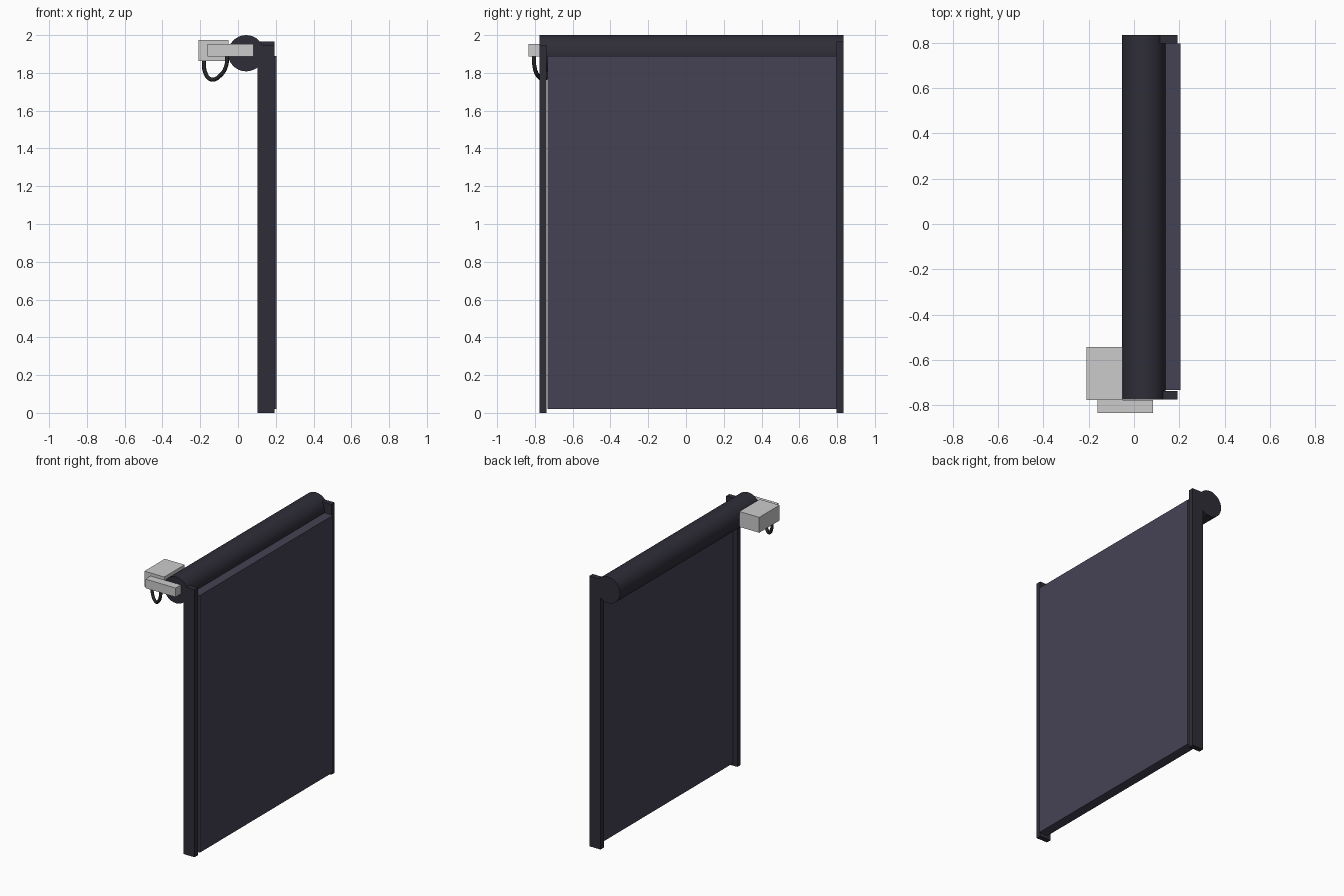
import bpy, math

if "Cube" in bpy.data.objects:
    bpy.data.objects.remove(bpy.data.objects["Cube"])


def material(name, color):
    m = bpy.data.materials.new(name)
    m.diffuse_color = (*color, 1)
    m.use_nodes = True
    m.node_tree.nodes["Principled BSDF"].inputs["Base Color"].default_value = m.diffuse_color
    return m


dark = material("dark_metal", (0.028, 0.027, 0.04))
purple = material("purple_panel", (0.06, 0.055, 0.088))
black = material("cable_black", (0.02, 0.02, 0.02))


def box(name, x, y, z, mat=None):
    """Box from (min, max) ranges on each axis."""
    bpy.ops.mesh.primitive_cube_add(
        size=1, location=[(a + b) / 2 for a, b in (x, y, z)])
    ob = bpy.context.object
    ob.name = name
    ob.scale = [b - a for a, b in (x, y, z)]
    bpy.ops.object.transform_apply(location=False, rotation=False, scale=True)
    if mat:
        ob.data.materials.append(mat)
    return ob


# Side rails
box("left_rail", (0.103, 0.193), (-0.775, -0.738), (0, 1.947), dark)
box("right_rail", (0.103, 0.193), (0.797, 0.835), (0, 1.966), dark)

# Shutter curtain between the rails
box("curtain_panel", (0.135, 0.205), (-0.732, 0.797), (0.02, 1.89), purple)

# Roll housing across the top
bpy.ops.mesh.primitive_cylinder_add(
    vertices=32, radius=0.096, depth=1.61,
    location=(0.043, 0.03, 1.904), rotation=(math.pi / 2, 0, 0))
roll = bpy.context.object
roll.name = "top_roll"
roll.data.materials.append(dark)
bpy.ops.object.shade_smooth_by_angle(angle=math.radians(30))

# Drive motor and its gear bar
box("motor_box", (-0.21, -0.05), (-0.776, -0.542), (1.862, 1.974))
box("gear_bar", (-0.161, 0.083), (-0.835, -0.776), (1.886, 1.952))

# Hanging cable from the gear bar to the motor
path = [(-0.058, -0.805, 1.895), (-0.062, -0.803, 1.84), (-0.09, -0.787, 1.79),
        (-0.145, -0.748, 1.766), (-0.173, -0.735, 1.80), (-0.181, -0.73, 1.87)]
curve = bpy.data.curves.new("cable", 'CURVE')
curve.dimensions = '3D'
curve.bevel_depth = 0.011
curve.bevel_resolution = 2
curve.resolution_u = 6
curve.use_fill_caps = True
spline = curve.splines.new('BEZIER')
spline.bezier_points.add(len(path) - 1)
for point, co in zip(spline.bezier_points, path):
    point.co = co
    point.handle_left_type = point.handle_right_type = 'AUTO'
curve.materials.append(black)
cable = bpy.data.objects.new("cable", curve)
bpy.context.collection.objects.link(cable)
